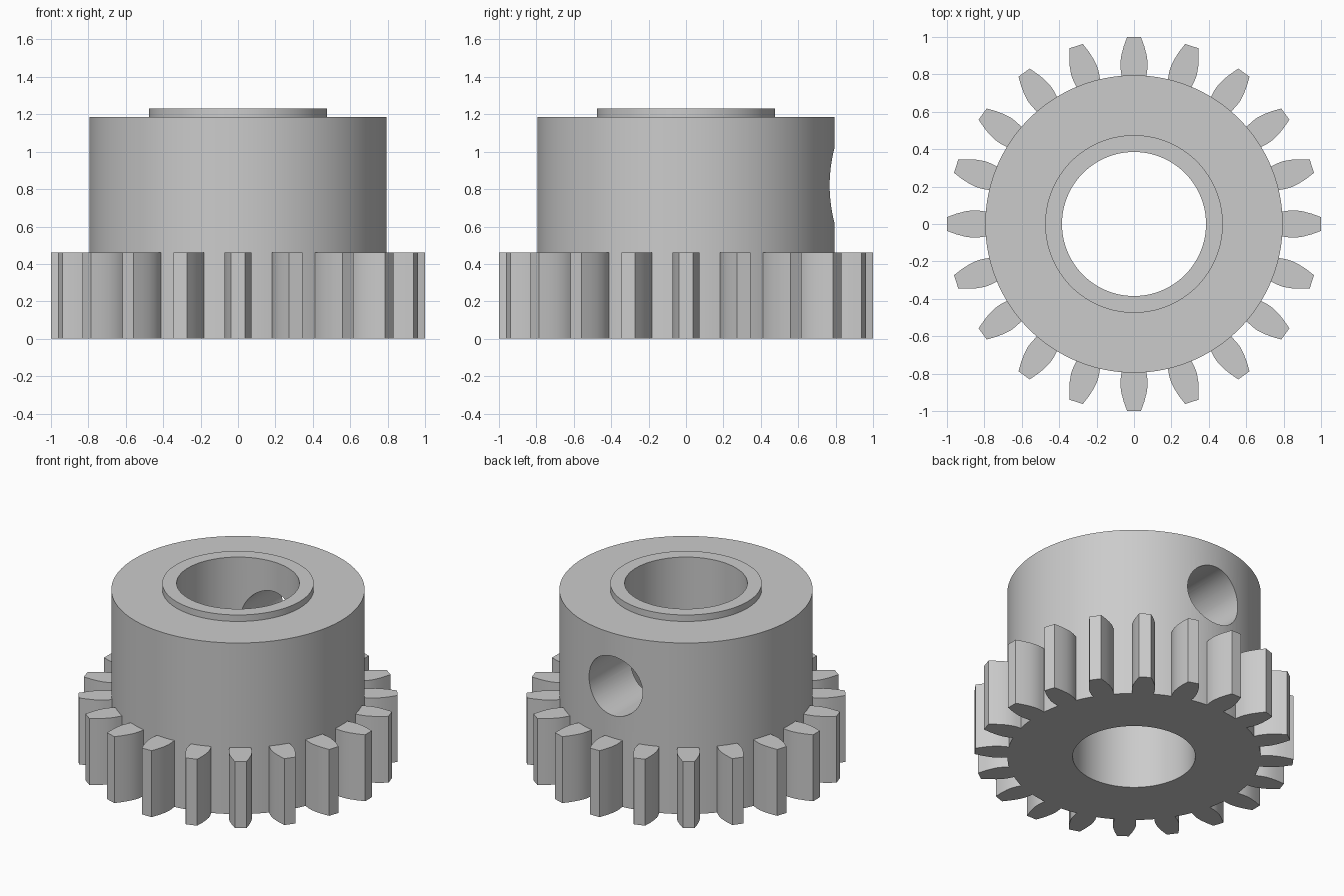
import bpy, bmesh, math
from mathutils import Matrix, Vector

if "Cube" in bpy.data.objects:
    bpy.data.objects.remove(bpy.data.objects["Cube"], do_unlink=True)

HUB_R, BORE_R, COLLAR_R = 0.795, 0.385, 0.475
GEAR_H, HUB_H, TOP_H = 0.46, 1.185, 1.23
TEETH = 20

steel = bpy.data.materials.new("grey steel")
steel.use_nodes = True
grey = (0.6, 0.6, 0.6, 1)
steel.diffuse_color = grey
steel.node_tree.nodes["Principled BSDF"].inputs["Base Color"].default_value = grey


def make_object(name, bm):
    bmesh.ops.recalc_face_normals(bm, faces=bm.faces[:])
    mesh = bpy.data.meshes.new(name)
    bm.to_mesh(mesh)
    bm.free()
    mesh.materials.append(steel)
    obj = bpy.data.objects.new(name, mesh)
    bpy.context.collection.objects.link(obj)
    return obj


def select_only(obj):
    bpy.ops.object.select_all(action='DESELECT')
    obj.select_set(True)
    bpy.context.view_layer.objects.active = obj


def smooth(obj, degrees):
    select_only(obj)
    bpy.ops.object.shade_smooth_by_angle(angle=math.radians(degrees))


# Hub with bore and raised collar, turned from one closed profile
bm = bmesh.new()
profile = [(BORE_R, 0), (HUB_R, 0), (HUB_R, HUB_H),
           (COLLAR_R, HUB_H), (COLLAR_R, TOP_H), (BORE_R, TOP_H)]
verts = [bm.verts.new((r, 0, z)) for r, z in profile]
edges = [bm.edges.new((v, verts[i - 1])) for i, v in enumerate(verts)]
bmesh.ops.spin(bm, geom=verts + edges, cent=(0, 0, 0), axis=(0, 0, 1),
               angle=math.tau, steps=160, use_merge=True)
bmesh.ops.remove_doubles(bm, verts=bm.verts[:], dist=1e-4)
hub = make_object("hub", bm)

# Set screw hole through the back wall only
bm = bmesh.new()
place = Matrix.Translation((0, 0.6, 0.82)) @ Matrix.Rotation(math.pi / 2, 4, 'X')
bmesh.ops.create_cone(bm, cap_ends=True, segments=64, radius1=0.205,
                      radius2=0.205, depth=1, matrix=place)
cutter = make_object("screw_hole_cutter", bm)
cutter.hide_render = True
cut = hub.modifiers.new("screw_hole", 'BOOLEAN')
cut.operation = 'DIFFERENCE'
cut.solver = 'EXACT'
cut.object = cutter
select_only(hub)
bpy.ops.object.modifier_apply(modifier=cut.name)
bpy.data.objects.remove(cutter, do_unlink=True)
smooth(hub, 30)

# Ring of teeth: curved flanks with flat tips, standing on the hub surface
flank = [(0.066, 0.79), (0.072, 0.83), (0.073, 0.865),
         (0.067, 0.905), (0.055, 0.95), (0.037, 1.0)]
outline = flank + [(-x, y) for x, y in reversed(flank)]
bm = bmesh.new()
for i in range(TEETH):
    turn = Matrix.Rotation(math.tau * i / TEETH, 3, 'Z')
    face = bm.faces.new([bm.verts.new(turn @ Vector((x, y, 0))) for x, y in outline])
    top = bmesh.ops.extrude_face_region(bm, geom=[face])["geom"]
    bmesh.ops.translate(bm, vec=(0, 0, GEAR_H),
                        verts=[g for g in top if isinstance(g, bmesh.types.BMVert)])
teeth = make_object("gear_teeth", bm)
smooth(teeth, 30)
